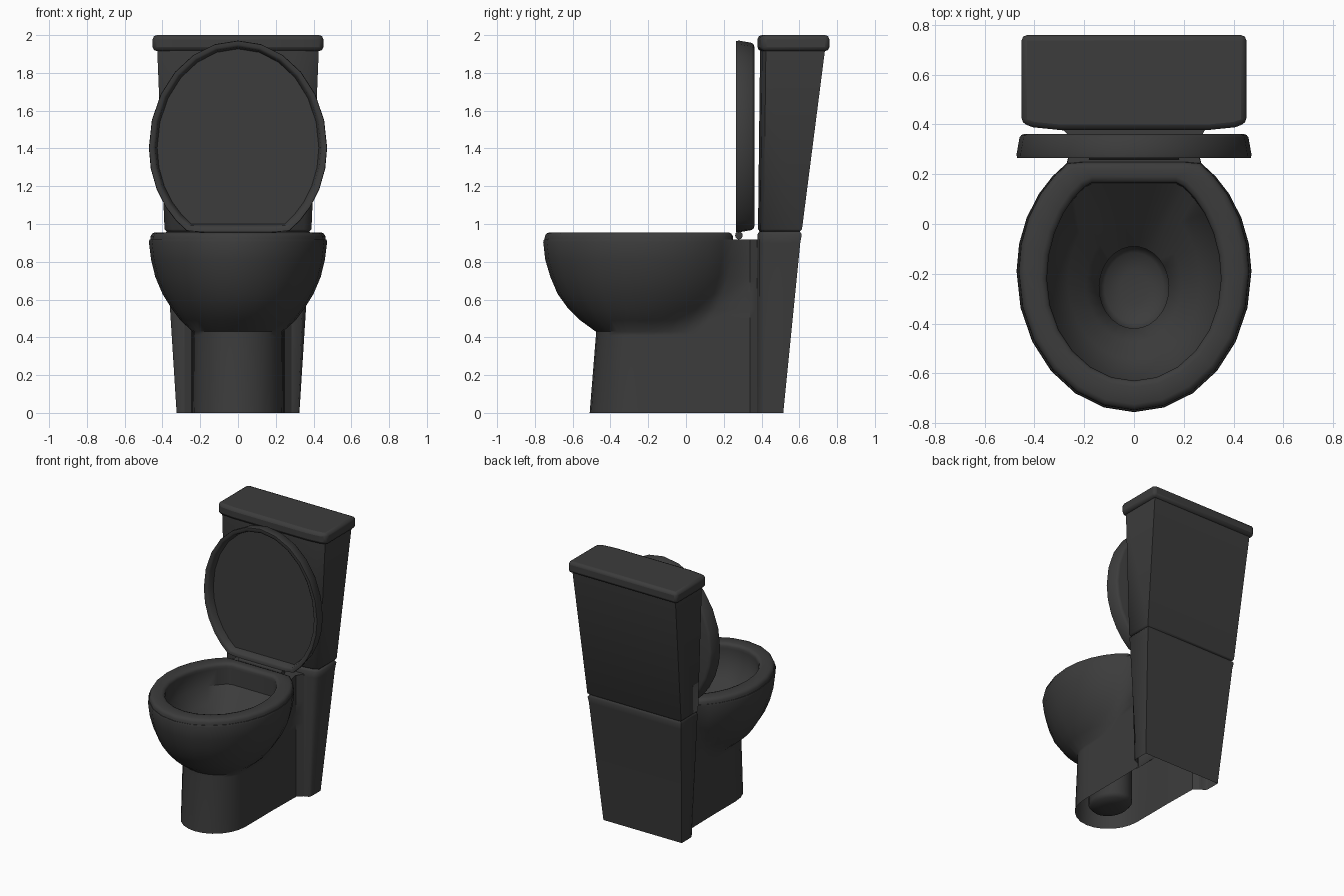
import bpy, bmesh
from math import sin, cos, pi, radians

if "Cube" in bpy.data.objects:
    bpy.data.objects.remove(bpy.data.objects["Cube"])

# Dark charcoal for every part
charcoal = bpy.data.materials.new("charcoal")
charcoal.diffuse_color = (0.045, 0.045, 0.045, 1)
charcoal.use_nodes = True
charcoal.node_tree.nodes["Principled BSDF"].inputs["Base Color"].default_value = charcoal.diffuse_color


def finish(bm, name, bevel=0.0, angle=35):
    bmesh.ops.recalc_face_normals(bm, faces=bm.faces)
    me = bpy.data.meshes.new(name)
    bm.to_mesh(me)
    bm.free()
    me.materials.append(charcoal)
    ob = bpy.data.objects.new(name, me)
    bpy.context.collection.objects.link(ob)
    if bevel:
        m = ob.modifiers.new("bevel", 'BEVEL')
        m.width, m.segments, m.limit_method = bevel, 2, 'ANGLE'
        m.angle_limit = radians(40)
    bpy.ops.object.select_all(action='DESELECT')
    ob.select_set(True)
    bpy.context.view_layer.objects.active = ob
    bpy.ops.object.shade_smooth_by_angle(angle=radians(angle))
    return ob


def loft(rings, skip=lambda r, i: False, cap_start=False, cap_end=False, cyclic=False):
    """Join rings of equal length with quads; skip(row, side) leaves a gap."""
    bm = bmesh.new()
    vs = [[bm.verts.new(p) for p in ring] for ring in rings]
    n = len(vs[0])
    for r in range(len(vs) if cyclic else len(vs) - 1):
        a, b = vs[r], vs[(r + 1) % len(vs)]
        for i in range(n):
            if not skip(r, i):
                j = (i + 1) % n
                bm.faces.new((a[i], a[j], b[j], b[i]))
    if cap_start:
        bm.faces.new(vs[0])
    if cap_end:
        bm.faces.new(vs[-1])
    return bm


def half(w, front, yc, back, tail, xmin=0.0):
    """Right half of an egg outline, from the front tip to the tail points."""
    pts = [(w * sin(t * pi / 12), yc - (yc - front) * cos(t * pi / 12)) for t in range(7)]
    for u in (12, 24, 36, 46, 55):
        u = radians(u)
        pts.append((max(xmin, w * cos(u)), yc + back * sin(u)))
    return pts + tail


def mirror(pts, z):
    """Close a half outline whose first point is on x = 0."""
    return [(x, y, z) for x, y in pts] + [(-x, y, z) for x, y in reversed(pts[1:])]


# Bowl and pedestal in one skin: outside, rim, inside, drain; open underneath
neck = [(0.245, 0.34), (0.285, 0.378)]
rows = [(0, .24, -.51, -.25, .40), (.41, .237, -.477, -.25, .40),
        (.43, .238, -.477, -.25, .40),
        (.49, .305, -.56, -.23, .42), (.55, .35, -.622, -.21, .45),
        (.63, .40, -.68, -.20, .48), (.72, .438, -.718, -.19, .505),
        (.81, .46, -.745, -.19, .525), (.905, .472, -.756, -.19, .53),
        (.918, .468, -.752, -.19, .53)]
rings = [mirror(half(w, f, yc, b, neck, .24), z) for z, w, f, yc, b in rows]
outer_rows = len(rings) - 1
hole = half(.35, -.63, -.22, .45, [(.17, .165), (.08, .165)])
count = len(hole)
drain = [(.14 * sin(pi * i / (count - .5)), -.255 - .165 * cos(pi * i / (count - .5)))
         for i in range(count)]
for z, k in ((.918, 0), (.80, .01), (.71, .4), (.63, .75), (.57, 1), (.06, 1)):
    rings.append(mirror([(a[0] + (b[0] - a[0]) * k, a[1] + (b[1] - a[1]) * k)
                         for a, b in zip(hole, drain)], z))
# rounded drain bottom
for z, s in ((.035, .85), (.02, .4)):
    rings.append(mirror([(x * s, -.255 + (y + .255) * s) for x, y in drain], z))
finish(loft(rings, skip=lambda r, i: r < outer_rows and i == count - 1, cap_end=True),
       "bowl_and_pedestal", angle=45)


# Seat ring
def egg(inset):
    return half(.464 - inset, -.749 + inset, -.19, .53 - inset, [(.2, .25 - inset)])


def seat_hole(grow):
    return half(.35 + grow, -.63 - grow, -.22, .45 + grow, [(.17, .165 + grow)])


seat = [mirror(p, z) for p, z in ((egg(0), .916), (egg(.002), .936), (egg(.01), .949),
                                  (egg(.025), .956), (seat_hole(.025), .956),
                                  (seat_hole(.007), .95), (seat_hole(0), .935),
                                  (seat_hole(0), .916))]
finish(loft(seat, cyclic=True), "seat", angle=60)

# Raised seat cover: the egg outline stood upright, with a recessed front
cover = []
for inset, y in ((.036, .318), (.026, .275), (.014, .266), (-.006, .266), (-.008, .28),
                 (.004, .348), (.012, .358), (.025, .362)):
    cover.append([(x, y, 1.214 - v) for x, v, _ in mirror(egg(inset), 0)])
finish(loft(cover, cap_start=True, cap_end=True), "seat_cover", angle=50)

# Hinge bar
bar = [[(x, .28 + .02 * cos(a * pi / 6), .94 + .022 * sin(a * pi / 6)) for a in range(12)]
       for x in (-.18, .18)]
finish(loft(bar, cap_start=True, cap_end=True), "hinge_bar")


# Tapered blocks with a slightly bowed front
def bowed(w, front, back, z, drop=.035, mid=.68):
    pts = [(w, back), (w, front + drop), (w * (mid + 1.2) / 2.1, front + drop * .45),
           (w * mid, front + drop * .12)]
    return [(x, y, z) for x, y in pts] + [(-x, y, z) for x, y in reversed(pts)]


# Lower column, open underneath and into the pedestal
column = [bowed(.325, .37, .515, 0, .04, .86), bowed(.382, .372, .605, .90, .04, .74),
          bowed(.388, .373, .613, .945, .04, .74), bowed(.378, .383, .603, .96, .04, .74)]
finish(loft(column, skip=lambda r, i: r == 0 and i == 3, cap_end=True), "column", angle=55)

# Tank
tank = [bowed(.378, .387, .603, .96), bowed(.389, .377, .614, .972),
        bowed(.428, .388, .737, 1.93)]
finish(loft(tank, cap_start=True, cap_end=True), "tank", angle=55)

# Tank lid
lid = [bowed(.452, .375, .759, 1.915, .03), bowed(.452, .375, .759, 2.0, .03)]
finish(loft(lid, cap_start=True, cap_end=True), "tank_lid", bevel=.022, angle=50)
